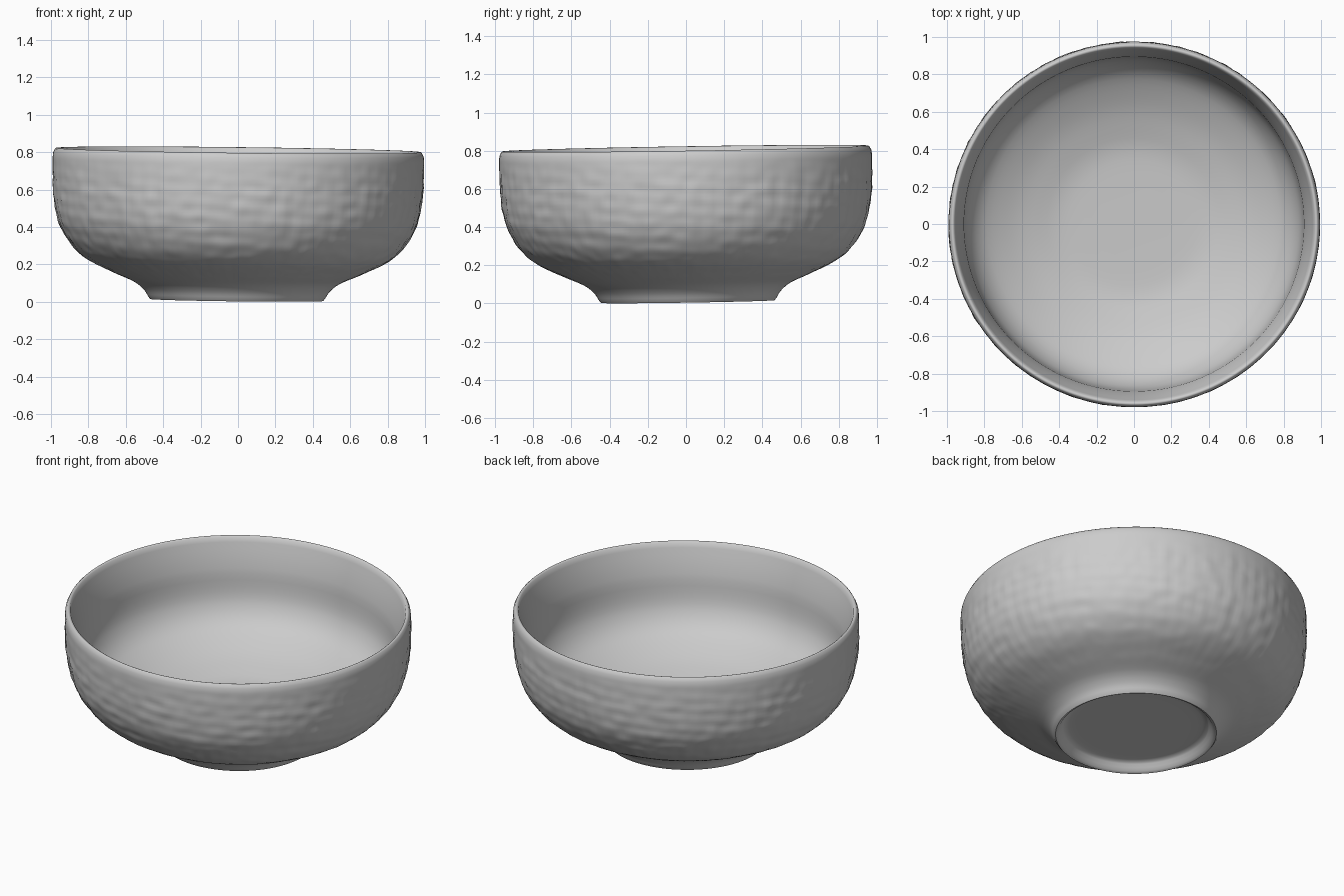
import bpy, bmesh, math
from mathutils import Vector, noise

SEGMENTS = 256

cube = bpy.data.objects.get("Cube")
if cube:
    bpy.data.objects.remove(cube)

# Plain glazed grey
glaze = bpy.data.materials.new("grey_ceramic")
glaze.use_nodes = True
colour = (0.6, 0.6, 0.6, 1)
glaze.diffuse_color = colour
glaze.node_tree.nodes["Principled BSDF"].inputs["Base Color"].default_value = colour


def smooth_path(points, steps):
    """Catmull-Rom curve through (radius, height) points."""
    pts = [Vector(p) for p in points]
    pts = [pts[0]] + pts + [pts[-1]]
    out = []
    for a, b, c, d in zip(pts, pts[1:], pts[2:], pts[3:]):
        n = max(2, round((c - b).length * steps))
        for i in range(n):
            t = i / n
            out.append(b + t / 2 * (c - a + t * (2 * a - 5 * b + 4 * c - d
                                               + t * (3 * (b - c) + d - a))))
    return out + [pts[-1]]


# Foot recess, outside wall from foot to lip, inside wall from lip to floor
recess = smooth_path([(0.2, 0.066), (0.385, 0.064), (0.42, 0.05),
                      (0.445, 0.018), (0.462, 0.01)], 25)
outside = smooth_path([(0.462, 0.01), (0.474, 0.025), (0.497, 0.06), (0.55, 0.102),
                       (0.66, 0.15), (0.79, 0.212), (0.87, 0.275), (0.925, 0.35),
                       (0.965, 0.44), (0.988, 0.58), (0.993, 0.76), (0.986, 0.797),
                       (0.975, 0.812), (0.962, 0.806)], 65)
inside = smooth_path([(0.962, 0.806), (0.93, 0.7), (0.909, 0.6), (0.904, 0.52),
                      (0.882, 0.42), (0.81, 0.32), (0.65, 0.232), (0.5, 0.182),
                      (0.38, 0.156), (0.2, 0.15)], 25)
profile = recess[:-1] + outside[:-1] + inside
outside_rings = range(len(recess), len(recess) + len(outside) - 2)


def hammered(x, y, z, angle):
    """Small dents in a diagonal weave that fade out toward foot and lip."""
    fade = max(0, min(1, (z - 0.1) / 0.08, (0.78 - z) / 0.15))
    dents = noise.noise(Vector((x, y, z)) * 15)
    weave = math.sin(40 * angle + 45 * z) * math.sin(34 * angle - 45 * z)
    return fade * (0.0055 * dents + 0.002 * weave)


# Spin the profile into one closed shell, slightly oval
bm = bmesh.new()
rings = []
for k, (r, z) in enumerate(profile):
    ring = []
    for s in range(SEGMENTS):
        a = math.tau * s / SEGMENTS
        x, y = r * math.cos(a), r * math.sin(a)
        grow = 1 + (hammered(x, y, z, a) if k in outside_rings else 0)
        ring.append(bm.verts.new((x * grow, y * grow * 0.984, z)))
    rings.append(ring)
for low, high in zip(rings, rings[1:]):
    for s in range(SEGMENTS):
        n = (s + 1) % SEGMENTS
        bm.faces.new((low[s], low[n], high[n], high[s]))
bm.faces.new(rings[0][::-1])
bm.faces.new(rings[-1])

# Slight hand-thrown lean, turning about the middle of the wall
lean_x, lean_y = -0.012, 0.016
for v in bm.verts:
    x, y, z = v.co
    v.co = (x - lean_x * (z - 0.6), y - lean_y * (z - 0.6), z + lean_x * x + lean_y * y)
bmesh.ops.recalc_face_normals(bm, faces=bm.faces)

mesh = bpy.data.meshes.new("bowl")
bm.to_mesh(mesh)
bm.free()
mesh.materials.append(glaze)
bowl = bpy.data.objects.new("bowl", mesh)
bpy.context.collection.objects.link(bowl)
bpy.context.view_layer.objects.active = bowl
bowl.select_set(True)
bpy.ops.object.shade_smooth_by_angle(angle=math.radians(60))
